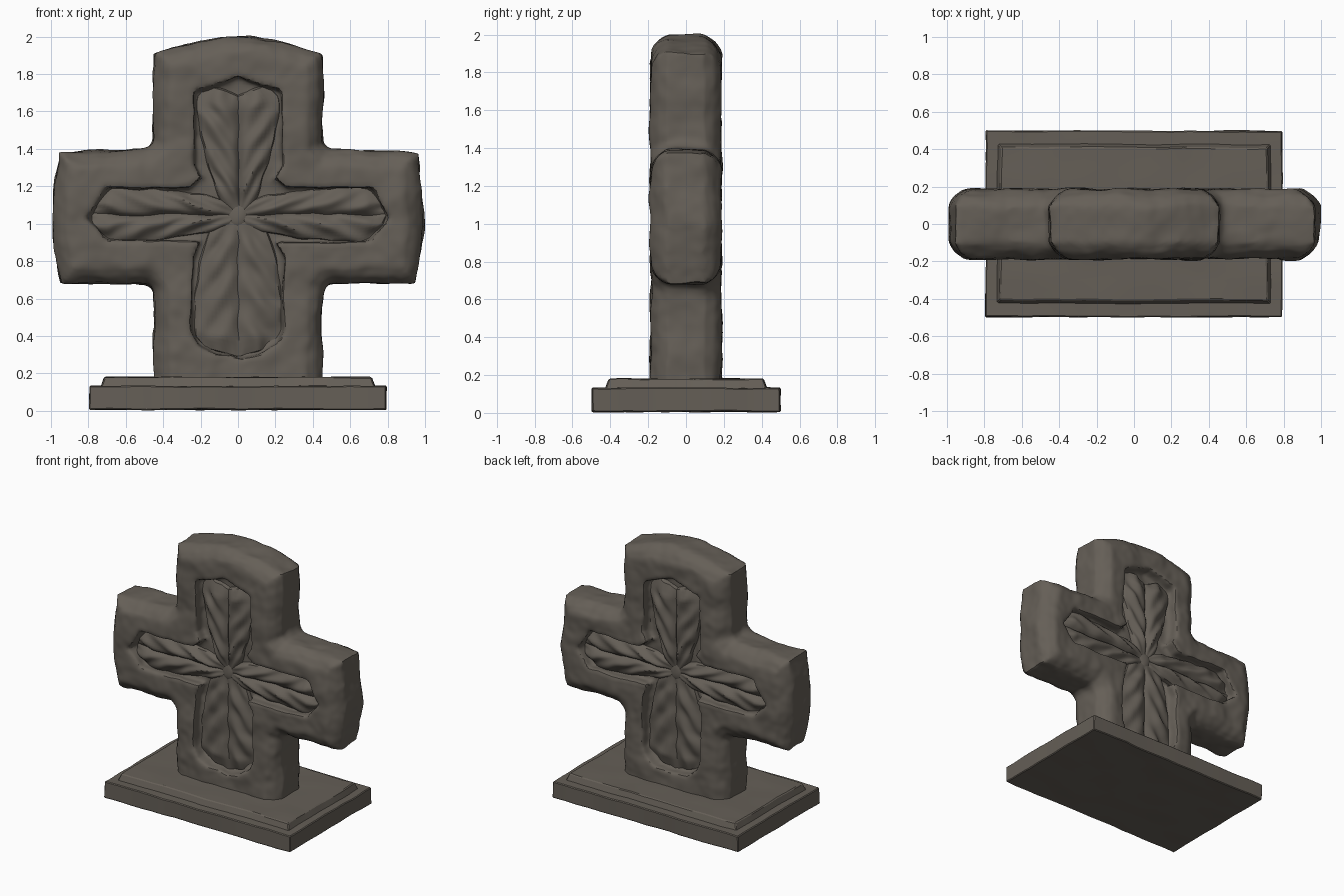
import bpy, bmesh, math
from mathutils import Vector, noise

if "Cube" in bpy.data.objects:
    bpy.data.objects.remove(bpy.data.objects["Cube"], do_unlink=True)

stone = bpy.data.materials.new("weathered_stone")
stone.use_nodes = True
COLOUR = (0.130, 0.114, 0.095, 1)
stone.diffuse_color = COLOUR
bsdf = stone.node_tree.nodes["Principled BSDF"]
bsdf.inputs["Base Color"].default_value = COLOUR
bsdf.inputs["Roughness"].default_value = 0.9


def finish(name, bm):
    mesh = bpy.data.meshes.new(name)
    bmesh.ops.recalc_face_normals(bm, faces=bm.faces)
    bm.to_mesh(mesh)
    bm.free()
    mesh.materials.append(stone)
    obj = bpy.data.objects.new(name, mesh)
    bpy.context.collection.objects.link(obj)
    return obj


def activate(obj):
    bpy.ops.object.select_all(action="DESELECT")
    obj.select_set(True)
    bpy.context.view_layer.objects.active = obj


def shade(obj, degrees):
    activate(obj)
    bpy.ops.object.shade_smooth_by_angle(angle=math.radians(degrees))


def apply(obj, kind, **settings):
    activate(obj)
    mod = obj.modifiers.new(kind.title(), kind)
    for key, value in settings.items():
        setattr(mod, key, value)
    bpy.ops.object.modifier_apply(modifier=mod.name)


def weather(obj, amount, scale):
    """Push the vertices about with coherent noise, like worn stone."""
    for v in obj.data.vertices:
        v.co += amount * noise.noise_vector(v.co * scale)


def prism(half, y0, y1, flare=1.0):
    """Prism from the right half of an x-z outline, mirrored to the left."""
    outline = half + [(-x, z) for x, z in reversed(half) if x > 0]
    bm = bmesh.new()
    rings = []
    for y, s in ((y0, flare), (y1, 1.0)):
        rings.append([bm.verts.new((x * s, y, 1.05 + (z - 1.05) * s)) for x, z in outline])
    n = len(outline)
    caps = [bm.faces.new(rings[0]), bm.faces.new(rings[1][::-1])]
    for i in range(n):
        j = (i + 1) % n
        bm.faces.new((rings[0][i], rings[1][i], rings[1][j], rings[0][j]))
    bmesh.ops.recalc_face_normals(bm, faces=bm.faces)
    return bm, caps


# Stepped base with slightly worn edges
def block(name, hx, hy, z0, z1, taper):
    bm = bmesh.new()
    bmesh.ops.create_cube(bm, size=2)
    for v in bm.verts:
        inset = taper if v.co.z > 0 else 0
        v.co = (v.co.x * (hx - inset), v.co.y * (hy - inset), z1 if v.co.z > 0 else z0)
    bmesh.ops.bevel(bm, geom=bm.edges[:], offset=0.006, segments=1, affect="EDGES")
    long_edges = [e for e in bm.edges if e.calc_length() > 0.5]
    bmesh.ops.subdivide_edges(bm, edges=long_edges, cuts=15, use_grid_fill=True)
    obj = finish(name, bm)
    weather(obj, 0.006, 6)
    shade(obj, 25)


block("base_slab", 0.793, 0.498, 0.006, 0.133, 0.0)
block("base_step", 0.735, 0.43, 0.12, 0.18, 0.022)

# Cross body: narrow sides, with a frame that swells towards the panel
body_half = [(0.45, 0.05), (0.45, 0.64), (0.48, 0.68), (0.945, 0.68), (0.97, 0.8),
             (0.997, 1.0), (0.96, 1.38), (0.48, 1.4), (0.45, 1.43),
             (0.45, 1.91), (0.2, 1.98), (0.07, 2.0)]
# Sunken panel on both faces
panel_half = [(0, 0.29), (0.13, 0.31), (0.21, 0.36), (0.245, 0.44), (0.245, 0.82),
              (0.2, 0.91), (0.7, 0.91), (0.8, 1.03), (0.7, 1.19), (0.26, 1.19),
              (0.2, 1.24), (0.24, 1.31), (0.23, 1.7), (0.11, 1.74), (0, 1.78)]
bm, caps = prism(body_half, -0.1, 0.1)
rim = list(bm.verts)
for thickness, rise in ((0.035, 0.05), (0.055, 0.036)):
    for cap in caps:
        bmesh.ops.inset_region(bm, faces=[cap], thickness=thickness, use_even_offset=True)
        for v in cap.verts:
            v.co.y += math.copysign(rise, v.co.y)
# The rim is thicker at the arm tips and the crown
for v in rim:
    if abs(v.co.x) > 0.98 or v.co.z > 1.99:
        v.co.y *= 1.45
cross = finish("cross_body", bm)
apply(cross, "REMESH", mode="VOXEL", voxel_size=0.016)
for side in (-1, 1):
    cutter = finish("panel_cutter", prism(panel_half, side * 0.3, side * 0.1, 1.03)[0])
    cutter.hide_render = True
    apply(cross, "BOOLEAN", object=cutter, operation="DIFFERENCE", solver="EXACT")
    bpy.data.objects.remove(cutter, do_unlink=True)
apply(cross, "REMESH", mode="VOXEL", voxel_size=0.016)
apply(cross, "SMOOTH", factor=0.5, iterations=1)
weather(cross, 0.014, 6)
weather(cross, 0.004, 17)
shade(cross, 38)


def add_both_faces(front):
    weather(front, 0.012, 9)
    shade(front, 40)
    back = front.copy()
    back.name = front.name.replace("front", "back")
    back.rotation_euler.z = math.pi
    bpy.context.collection.objects.link(back)


# Carved leaves: a grooved blade with slanted veins, tip pointing outwards
def leaf(name, start, angle, length, width, bluntness, fork, rise):
    along = Vector((math.cos(angle), 0, math.sin(angle)))
    across = Vector((-along.z, 0, along.x))
    rows, cols = 36, 24
    bm = bmesh.new()
    grid = []
    for i in range(rows + 1):
        t = i / rows
        half = width * min(1, 0.12 + t ** bluntness) * min(1, 0.65 + 3 * (1 - t))
        open_out = min(1, 6 * t)
        row = []
        for j in range(cols + 1):
            s = 2 * j / cols - 1
            a = abs(s)
            reach = length * t * (1 + fork * (a - 0.5))
            hump = math.sin(math.pi * (0.12 + 0.8 * a ** 0.75))
            vein = 0.012 * math.sin(20 * t - 9 * a) * a * (1 - a) * 4
            relief = hump * min(1, 5 * (1 - t) + 0.3) * rise + vein
            height = 0.1 + 0.02 * (1 - open_out) + relief * open_out
            if j in (0, cols) or i == rows:
                height = 0.075
            p = Vector(start) + along * reach + across * half * s
            row.append(bm.verts.new((p.x, -height, p.z)))
        grid.append(row)
    for r0, r1 in zip(grid, grid[1:]):
        for j in range(cols):
            bm.faces.new((r0[j], r0[j + 1], r1[j + 1], r1[j]))
    front = finish(name + "_front", bm)
    if front.data.polygons[0].normal.y > 0:
        front.data.flip_normals()
    add_both_faces(front)


leaf("upper_leaf", (0, 0, 1.07), math.pi / 2, 0.66, 0.235, 0.5, 0.1, 0.055)
leaf("lower_leaf", (0, 0, 1.02), -math.pi / 2, 0.72, 0.25, 0.25, -0.06, 0.04)
leaf("left_leaf", (0.02, 0, 1.05), 0, 0.77, 0.155, 0.35, -0.08, 0.055)
leaf("right_leaf", (-0.02, 0, 1.05), math.pi, 0.77, 0.155, 0.35, -0.08, 0.055)

# Low boss where the leaves meet
bm = bmesh.new()
bmesh.ops.create_icosphere(bm, subdivisions=3, radius=1)
for v in bm.verts:
    v.co = (v.co.x * 0.07, v.co.y * 0.035 - 0.095, 1.05 + v.co.z * 0.08)
add_both_faces(finish("centre_boss_front", bm))
